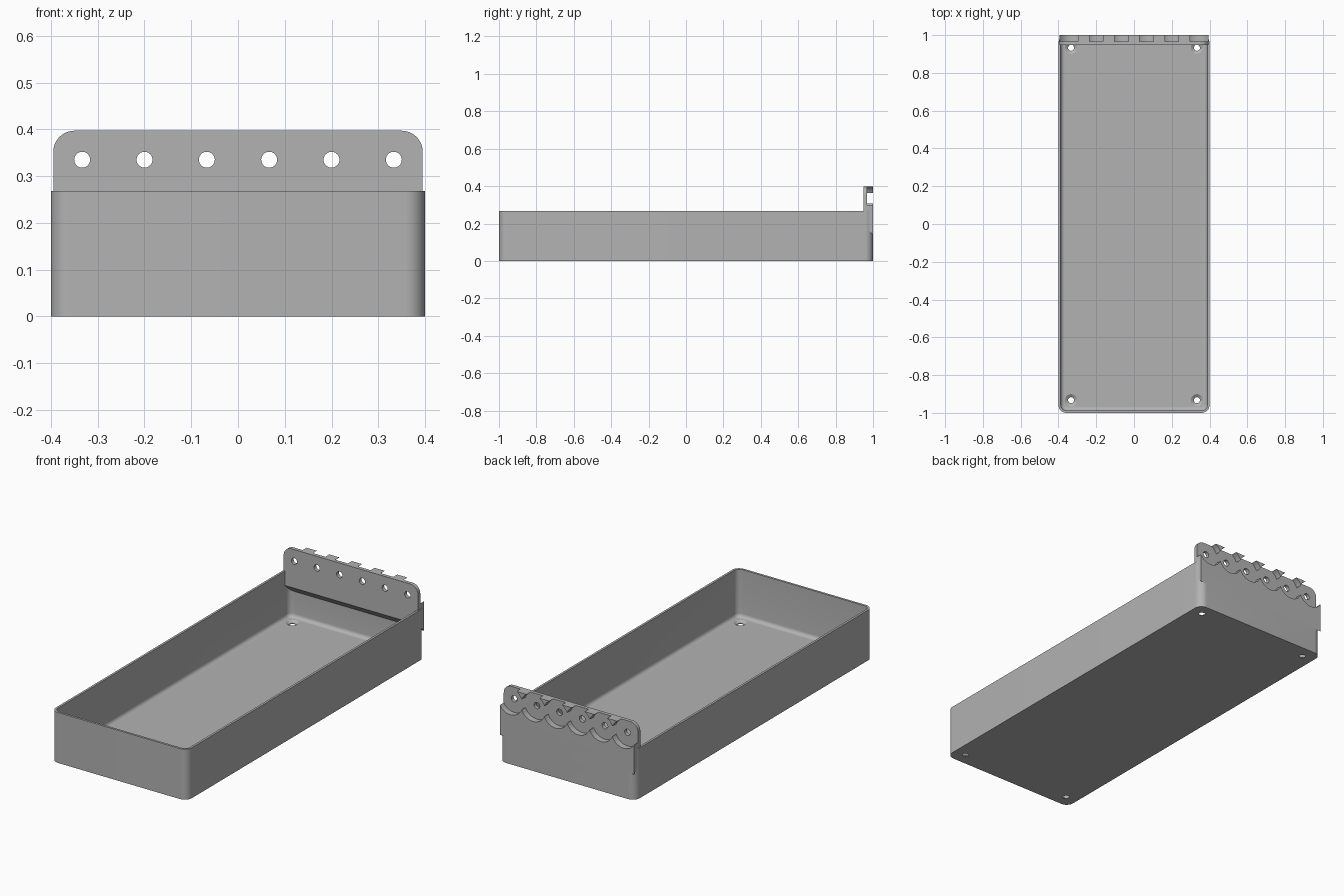
import bpy, bmesh, math
from mathutils import Matrix, Vector

cube = bpy.data.objects.get("Cube")
if cube:
    bpy.data.objects.remove(cube, do_unlink=True)

WALL = 0.012
RIM = 0.268
PLATE_TOP = 0.397
HOLE_Z = 0.335
HOLE_X = [(i - 2.5) * 0.1333 for i in range(6)]

mat = bpy.data.materials.new("matte grey")
mat.use_nodes = True
GREY = (0.45, 0.45, 0.45, 1)
mat.diffuse_color = GREY
mat.node_tree.nodes["Principled BSDF"].inputs["Base Color"].default_value = GREY


def finish(bm, name):
    bmesh.ops.recalc_face_normals(bm, faces=bm.faces)
    me = bpy.data.meshes.new(name)
    bm.to_mesh(me)
    bm.free()
    me.materials.append(mat)
    ob = bpy.data.objects.new(name, me)
    bpy.context.collection.objects.link(ob)
    return ob


def prism(bm, points, offset):
    """Extrude a closed outline along an offset; return the start face."""
    face = bm.faces.new([bm.verts.new(p) for p in points])
    ext = bmesh.ops.extrude_face_region(bm, geom=[face], use_keep_orig=True)
    moved = [g for g in ext["geom"] if isinstance(g, bmesh.types.BMVert)]
    bmesh.ops.translate(bm, verts=moved, vec=Vector(offset))
    return face


def rounded_box(name, hx, hy, r, z0, z1, fillet=0):
    bm = bmesh.new()
    pts = []
    for k, (sx, sy) in enumerate([(1, 1), (-1, 1), (-1, -1), (1, -1)]):
        for i in range(13):
            a = math.pi / 2 * (k + i / 12)
            pts.append((sx * (hx - r) + r * math.cos(a),
                        sy * (hy - r) + r * math.sin(a), z0))
    base = prism(bm, pts, (0, 0, z1 - z0))
    if fillet:
        bmesh.ops.bevel(bm, geom=list(base.edges), offset=fillet, segments=6,
                        profile=0.5, affect='EDGES')
    return finish(bm, name)


def revolve(bm, r1, r2, a, b):
    """Truncated cone with its r1 end at a and its r2 end at b."""
    a, b = Vector(a), Vector(b)
    turn = (b - a).to_track_quat('Z', 'Y').to_matrix().to_4x4()
    bmesh.ops.create_cone(bm, cap_ends=True, segments=48, radius1=r1, radius2=r2,
                          depth=(b - a).length,
                          matrix=Matrix.Translation((a + b) / 2) @ turn)


def cone(name, *args):
    bm = bmesh.new()
    revolve(bm, *args)
    return finish(bm, name)


def combine(target, tool, operation):
    mod = target.modifiers.new("cut", 'BOOLEAN')
    mod.operation = operation
    mod.solver = 'EXACT'
    mod.object = tool
    tool.hide_render = True
    bpy.context.view_layer.objects.active = target
    bpy.ops.object.modifier_apply(modifier=mod.name)
    bpy.data.objects.remove(tool, do_unlink=True)


# Tray shell with a filleted inner floor
tray = rounded_box("tray", 0.4, 1.0, 0.042, 0, RIM)
cavity = rounded_box("cavity", 0.4 - WALL, 1.0 - WALL, 0.03, 0.015, RIM + 0.1, 0.02)
combine(tray, cavity, 'DIFFERENCE')

# Hanging plate with a sloped underside
bm = bmesh.new()
prism(bm, [(-0.395, 0.948, PLATE_TOP), (-0.395, 1, PLATE_TOP),
           (-0.395, 1, 0.14), (-0.395, 0.948, 0.192)], (0.79, 0, 0))
corners = [e for e in bm.edges if all(v.co.z > 0.39 for v in e.verts)
           and abs(e.verts[0].co.x - e.verts[1].co.x) < 0.01]
bmesh.ops.bevel(bm, geom=corners, offset=0.045, segments=12, profile=0.5,
                affect='EDGES')
combine(tray, finish(bm, "hanging_plate"), 'UNION')

# Overlapping round sockets in the back, each with a countersunk screw hole
for x in HOLE_X:
    for args in [(0.072, 0.072, (x, 0.967, HOLE_Z), (x, 1.05, HOLE_Z)),
                 (0.017, 0.017, (x, 0.9, HOLE_Z), (x, 0.98, HOLE_Z))]:
        combine(tray, cone("socket", *args), 'DIFFERENCE')

# Countersunk holes in the floor corners
for sx in (-1, 1):
    for sy in (-1, 1):
        x, y = sx * 0.333, sy * 0.933
        for args in [(0.016, 0.016, (x, y, -0.05), (x, y, 0.05)),
                     (0.016, 0.033, (x, y, 0.004), (x, y, 0.0155))]:
            combine(tray, cone("floor_hole", *args), 'DIFFERENCE')

bpy.ops.object.select_all(action='DESELECT')
tray.select_set(True)
bpy.context.view_layer.objects.active = tray
bpy.ops.object.shade_smooth_by_angle(angle=math.radians(30))
